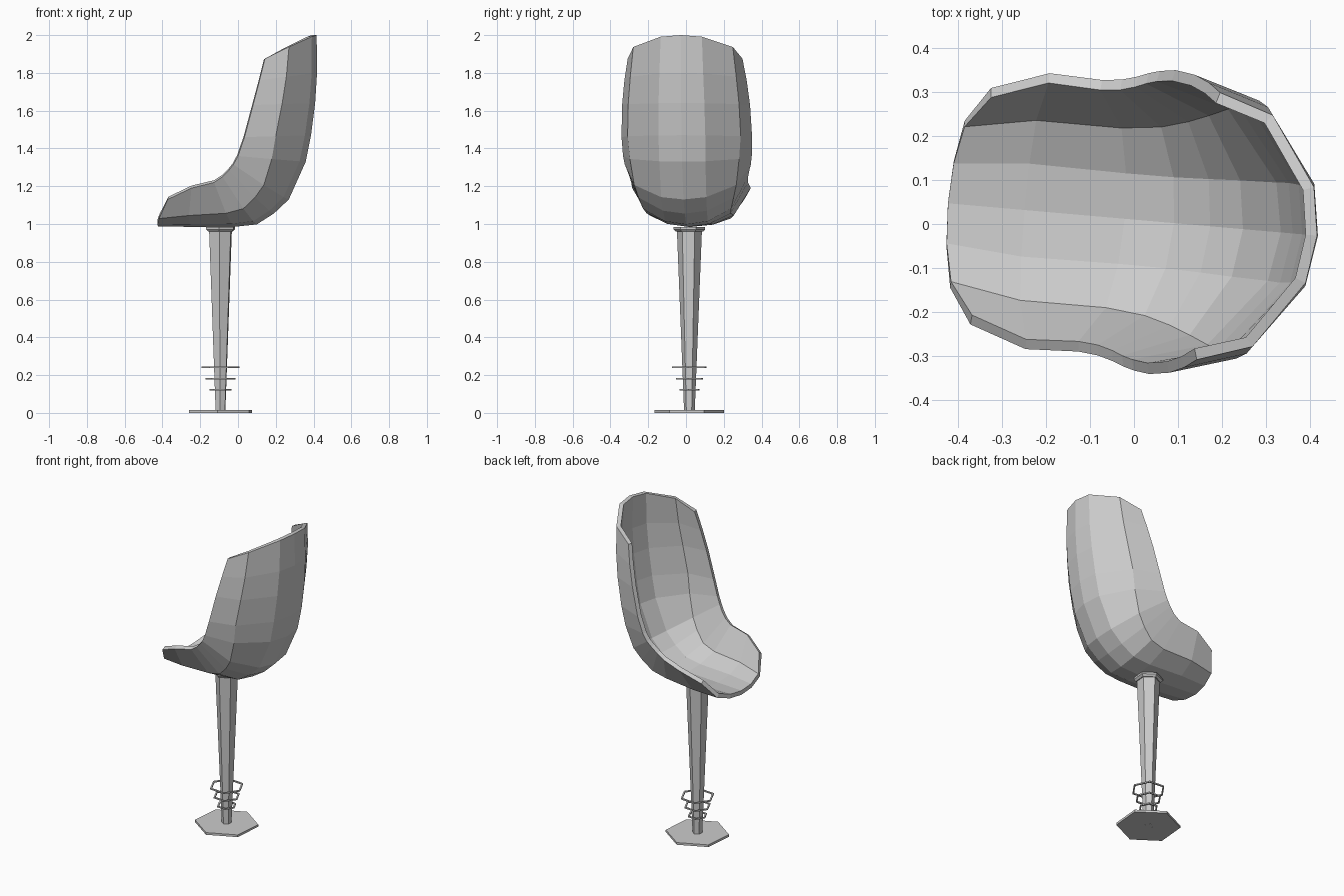
import bpy, bmesh, math

if "Cube" in bpy.data.objects:
    bpy.data.objects.remove(bpy.data.objects["Cube"])

TURN = math.radians(-5)      # the whole chair is turned slightly about z


def place(u, v, z):
    return (u * math.cos(TURN) - v * math.sin(TURN),
            u * math.sin(TURN) + v * math.cos(TURN) + 0.01, z)


def make_object(name, verts, faces, fix_normals=True):
    mesh = bpy.data.meshes.new(name)
    mesh.from_pydata([place(*p) for p in verts], [], faces)
    if fix_normals:
        bm = bmesh.new()
        bm.from_mesh(mesh)
        bmesh.ops.recalc_face_normals(bm, faces=bm.faces)
        bm.to_mesh(mesh)
        bm.free()
    obj = bpy.data.objects.new(name, mesh)
    bpy.context.collection.objects.link(obj)
    return obj


def hex_ring(name, profile, start=0, centre=-0.093):
    """Closed (radius, z) profile revolved in six steps."""
    n = len(profile)
    verts = []
    for k in range(6):
        a = math.radians(start + 60 * k)
        verts += [(centre + r * math.cos(a), r * math.sin(a), z) for r, z in profile]
    faces = [(k * n + i, k * n + (i + 1) % n,
              (k + 1) % 6 * n + (i + 1) % n, (k + 1) % 6 * n + i)
             for k in range(6) for i in range(n)]
    return make_object(name, verts, faces)


# Seat shell sections: spine u, spine z, rim u, rim z, half width, outer column angle
sections = [
    (-0.425, 0.987, -0.350, 1.13, 0.270, 45),
    (-0.250, 0.985, -0.220, 1.19, 0.315, 45),
    (-0.020, 0.985, -0.100, 1.22, 0.310, 46),
    (0.100, 0.998, -0.055, 1.25, 0.315, 48),
    (0.190, 1.055, -0.020, 1.285, 0.325, 51),
    (0.270, 1.130, 0.005, 1.315, 0.335, 54),
    (0.360, 1.330, 0.030, 1.360, 0.342, 58),
    (0.388, 1.470, 0.065, 1.460, 0.347, 60),
    (0.410, 1.640, 0.110, 1.630, 0.340, 60),
    (0.420, 1.800, 0.143, 1.760, 0.325, 60),
    (0.418, 2.000, 0.170, 1.875, 0.305, 60),
]
verts, faces = [], []
for su, sz, ru, rz, w, mid in sections:
    for deg in (-90, -mid, -21, 0, 21, mid, 90):
        a = math.radians(deg)
        t = 1 - math.cos(a)
        verts.append((su + (ru - su) * t, w * math.sin(a), sz + (rz - sz) * t))
for i in range(len(sections) - 1):
    for j in range(6):
        a = i * 7 + j
        faces.append((a, a + 7, a + 8, a + 1))
seat = make_object("seat_shell", verts, faces, fix_normals=False)
shell = seat.modifiers.new("thickness", 'SOLIDIFY')
shell.thickness = 0.026
shell.offset = 1

# Tapered six-sided post
hex_ring("post", [(0.001, 0.0), (0.028, 0.0), (0.067, 0.98), (0.001, 0.98)], 30)

# Collar under the seat
hex_ring("collar", [(0.05, 0.96), (0.072, 0.96), (0.084, 0.972),
                    (0.084, 0.984), (0.05, 0.984)], 30)

# Base plate with a hole for the post
hex_ring("base_plate", [(0.029, 0.0), (0.185, 0.0), (0.185, 0.014), (0.029, 0.014)], 30)

# Three thin hoops around the lower post
for k, (r, z) in enumerate([(0.058, 0.122), (0.079, 0.182), (0.101, 0.242)]):
    hex_ring(f"hoop_{k + 1}", [(r - 0.010, z - 0.004), (r, z - 0.004),
                               (r, z + 0.004), (r - 0.010, z + 0.004)])
